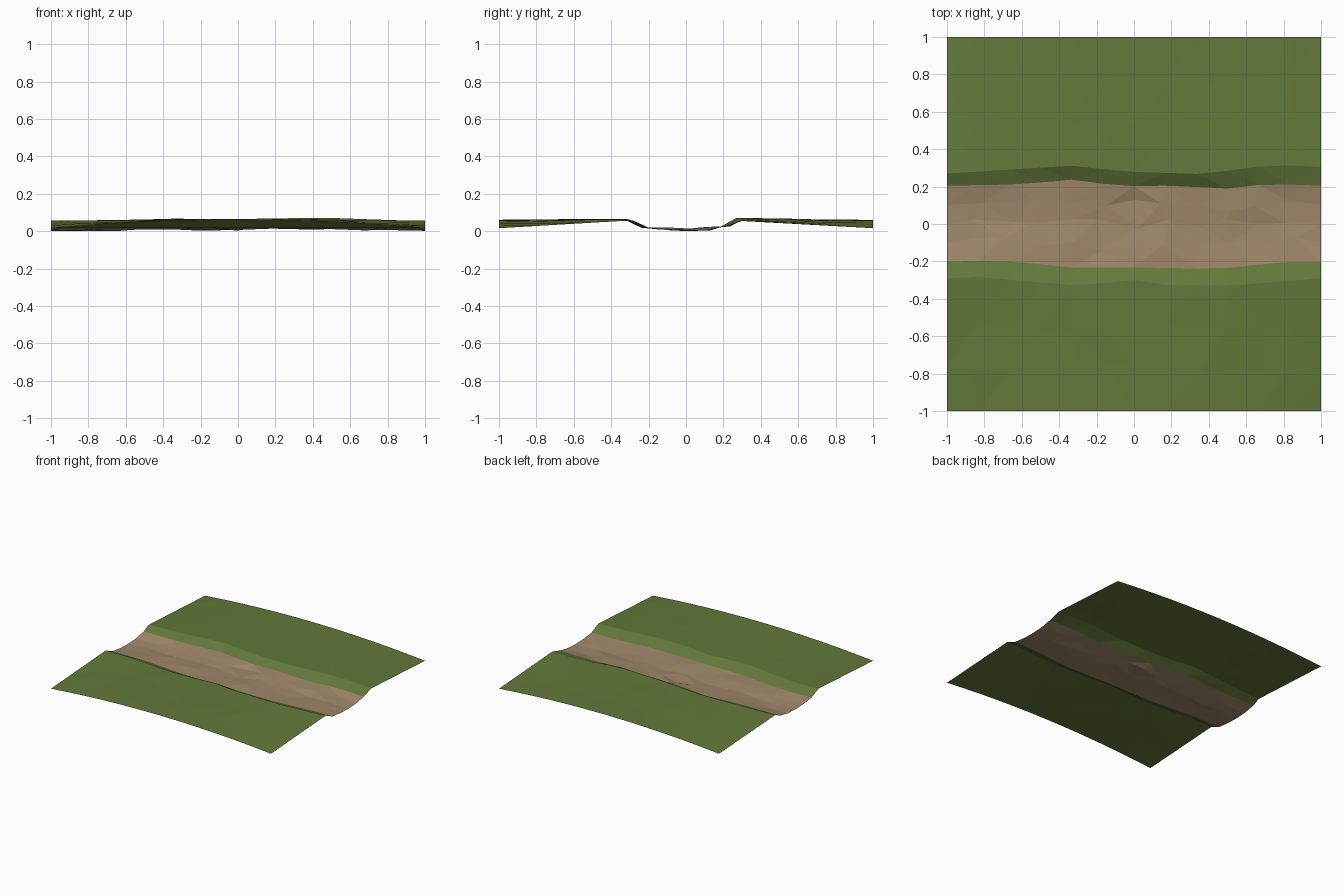
import bpy, bmesh, random

if "Cube" in bpy.data.objects:
    bpy.data.objects.remove(bpy.data.objects["Cube"])

random.seed(4)


def material(name, col):
    m = bpy.data.materials.new(name)
    m.diffuse_color = (*col, 1)
    m.use_nodes = True
    m.node_tree.nodes["Principled BSDF"].inputs["Base Color"].default_value = m.diffuse_color
    return m


grass = material("grass green", (0.125, 0.19, 0.043))
dirt = material("dirt brown", (0.36, 0.25, 0.15))


def curve(pts):
    """Piecewise linear function through (x, value) points."""
    def f(x):
        for (x0, a), (x1, b) in zip(pts, pts[1:]):
            if x <= x1:
                return a + (b - a) * (x - x0) / (x1 - x0)
        return pts[-1][1]
    return f


# Outlines read along the length of the track
path_back = curve([(-1, .205), (-.6, .212), (-.34, .238), (-.05, .2), (.1, .208),
                   (.5, .19), (.72, .215), (1, .205)])
path_front = curve([(-1, -.2), (-.7, -.197), (-.3, -.235), (0, -.232), (.45, -.24),
                    (.8, -.203), (1, -.203)])
bank_back = curve([(-1, .27), (-.83, .28), (-.34, .312), (-.05, .28), (.37, .267),
                   (.75, .318), (1, .305)])
bank_front = curve([(-1, -.29), (-.83, -.283), (-.3, -.33), (0, -.3), (.2, -.33),
                    (.5, -.33), (1, -.29)])
crest_back = curve([(-1, .06), (-.6, .064), (-.3, .072), (-.1, .067), (.3, .074),
                    (.55, .075), (.75, .064), (1, .06)])
crest_front = curve([(-1, .062), (-.6, .06), (-.3, .07), (0, .066), (.4, .07),
                     (.7, .06), (1, .062)])
bed = curve([(-1, .006), (-.3, .016), (0, .008), (.2, .019), (.36, .01), (.6, .016), (1, .006)])


def border_z(x):
    return .02 + .045 * (1 - x * x)


def sheet(name, rows, columns, mat, jitter_xy, jitter_z):
    """Loft rows of (x -> (y, z)) into a flat faceted strip; end rows stay exact."""
    bm = bmesh.new()
    grid = []
    for r, row in enumerate(rows):
        line = []
        for i in range(columns + 1):
            x = -1 + 2 * i / columns
            y, z = row(x)
            if 0 < i < columns and 0 < r < len(rows) - 1:
                if row not in fixed:
                    x += random.uniform(-1, 1) * jitter_xy
                    y += random.uniform(-1, 1) * jitter_xy
                    z += random.uniform(-1, 1) * jitter_z
            line.append(bm.verts.new((x, y, z)))
        grid.append(line)
    for a, b in zip(grid, grid[1:]):
        for i in range(columns):
            bm.faces.new((a[i], a[i + 1], b[i + 1], b[i]))
    bmesh.ops.triangulate(bm, faces=bm.faces[:], quad_method='SHORT_EDGE')
    me = bpy.data.meshes.new(name)
    bm.to_mesh(me)
    bm.free()
    me.materials.append(mat)
    ob = bpy.data.objects.new(name, me)
    bpy.context.collection.objects.link(ob)


def grass_rows(side, edge, edge_z, bank, crest):
    foot = lambda x: (edge(x), edge_z)
    top = lambda x: (bank(x), crest(x))
    fixed.append(top)

    def slope(t):
        return lambda x: (bank(x) + (side - bank(x)) * t,
                          crest(x) + (border_z(x) - crest(x)) * t)
    rows = [foot, top, slope(.33), slope(.67), slope(1)]
    return rows if side > 0 else rows[::-1]


fixed = []
Z_FRONT, Z_BACK = .022, .03

# Grass verges with their banks
sheet("back_grass", grass_rows(1, path_back, Z_BACK, bank_back, crest_back),
      12, grass, .035, .003)
sheet("front_grass", grass_rows(-1, path_front, Z_FRONT, bank_front, crest_front),
      12, grass, .035, .003)

# Sunken dirt track
sheet("dirt_path", [
    lambda x: (path_front(x), Z_FRONT),
    lambda x: (path_front(x) * .5, bed(x) + .004),
    lambda x: (0, bed(x)),
    lambda x: (path_back(x) * .5, bed(x) + .005),
    lambda x: (path_back(x), Z_BACK)],
    12, dirt, .03, .006)

# Rest the lowest point on the ground
meshes = [o.data for o in bpy.context.scene.objects]
low = min(v.co.z for m in meshes for v in m.vertices)
for m in meshes:
    for v in m.vertices:
        v.co.z -= low
